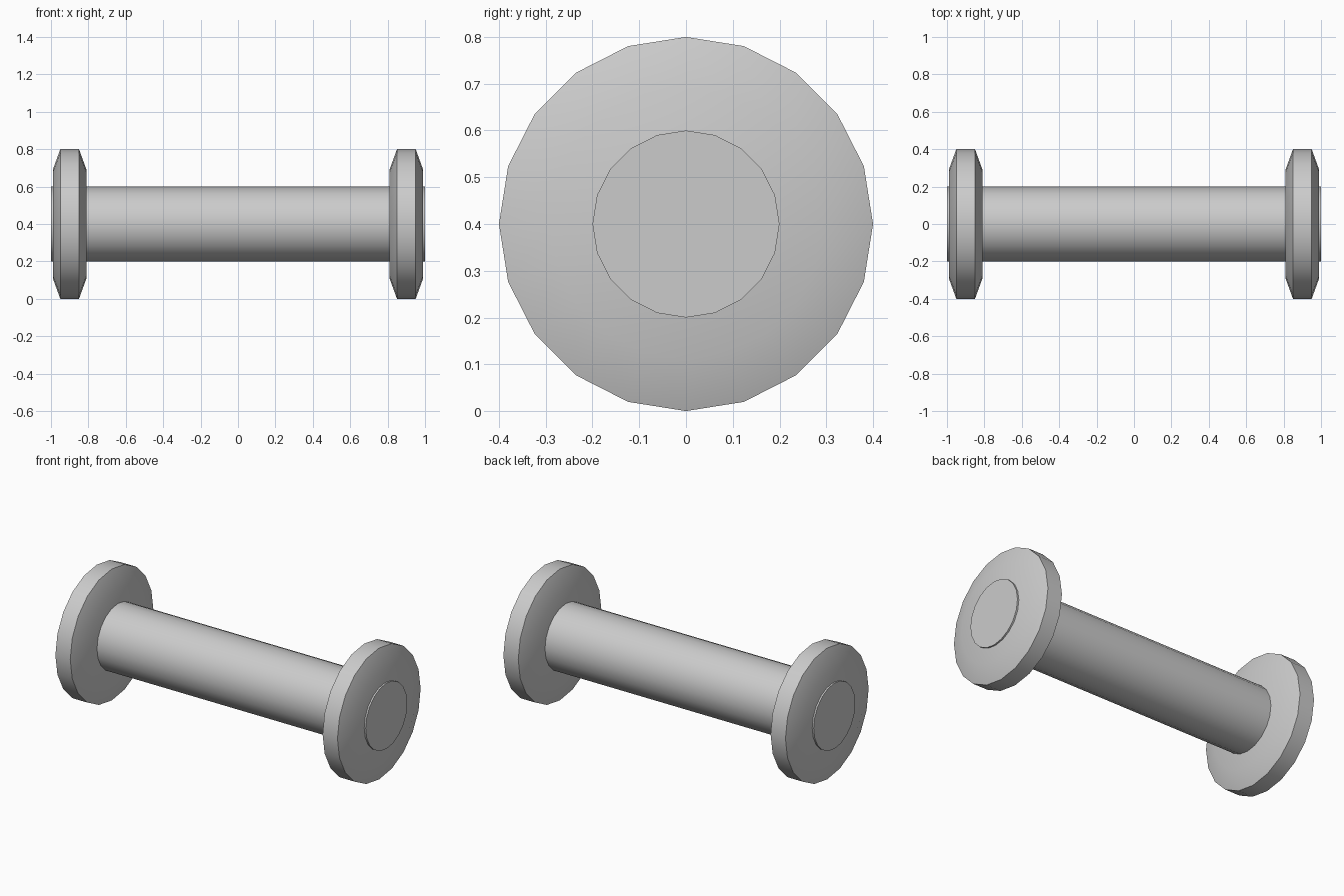
import bpy, bmesh
from math import sin, cos, tau, radians

if "Cube" in bpy.data.objects:
    bpy.data.objects.remove(bpy.data.objects["Cube"])

SIDES = 20
CENTRE_Z = 0.4


def lathe_x(name, profile):
    """Turn an (x, radius) profile around the x axis and cap both ends."""
    bm = bmesh.new()
    rings = [[bm.verts.new((x, r * sin(tau * i / SIDES), r * cos(tau * i / SIDES)))
              for i in range(SIDES)] for x, r in profile]
    for a, b in zip(rings, rings[1:]):
        for i in range(SIDES):
            j = (i + 1) % SIDES
            bm.faces.new((a[i], a[j], b[j], b[i]))
    bm.faces.new(rings[0])
    bm.faces.new(rings[-1])
    bmesh.ops.recalc_face_normals(bm, faces=bm.faces)
    mesh = bpy.data.meshes.new(name)
    bm.to_mesh(mesh)
    bm.free()
    obj = bpy.data.objects.new(name, mesh)
    bpy.context.collection.objects.link(obj)
    obj.location.z = CENTRE_Z
    bpy.ops.object.select_all(action='DESELECT')
    obj.select_set(True)
    bpy.context.view_layer.objects.active = obj
    bpy.ops.object.shade_smooth_by_angle(angle=radians(30))
    return obj


# Central bar, its ends just proud of the discs
lathe_x("bar", [(-1, 0.2), (1, 0.2)])

# Bevelled end discs
disc_profile = [(-0.09, 0.29), (-0.05, 0.4), (0.05, 0.4), (0.09, 0.29)]
for name, x in (("left_disc", -0.9), ("right_disc", 0.9)):
    lathe_x(name, disc_profile).location.x = x
